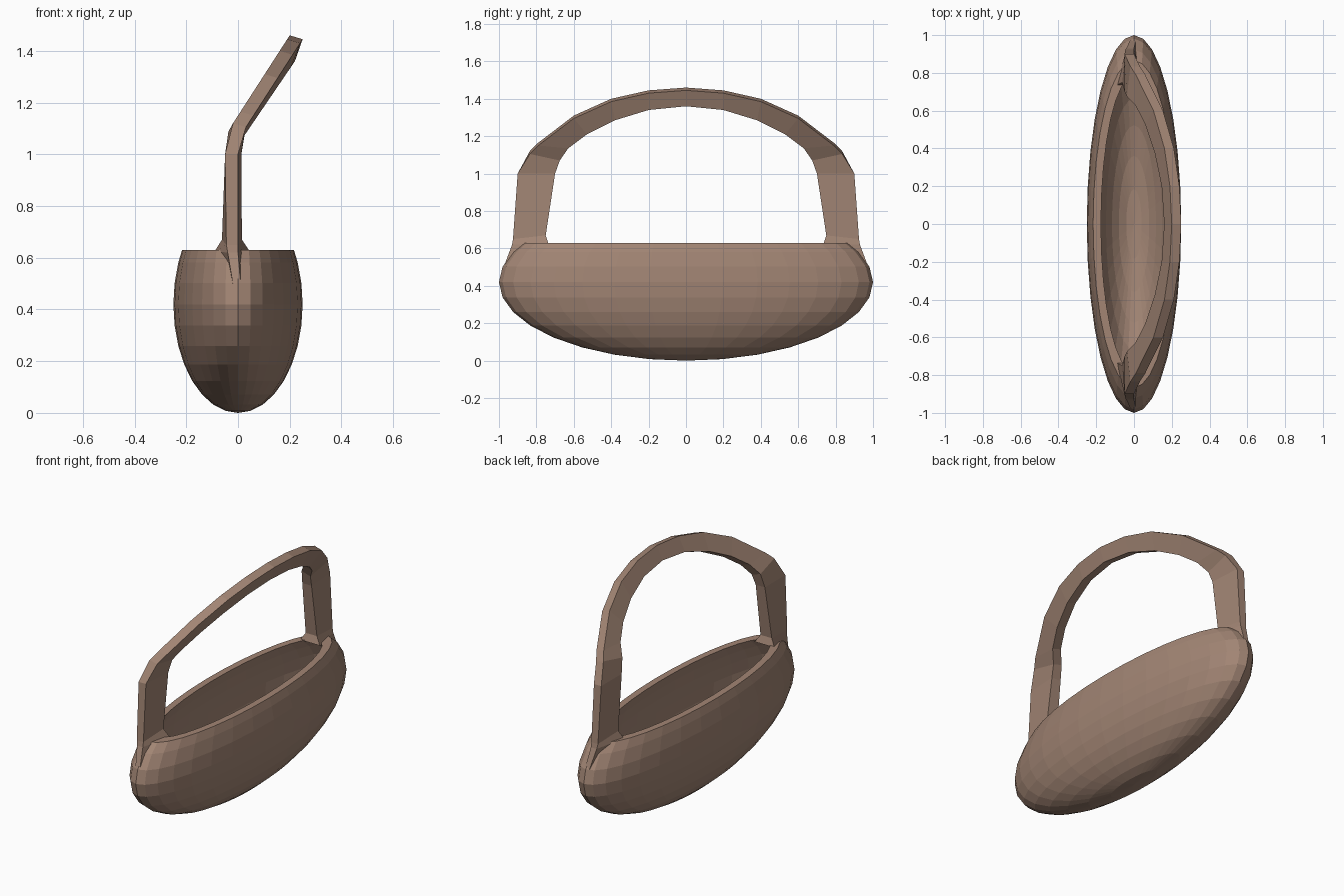
import bpy, bmesh, math

if "Cube" in bpy.data.objects:
    bpy.data.objects.remove(bpy.data.objects["Cube"])

mat = bpy.data.materials.new("warm_brown")
mat.diffuse_color = (0.36, 0.235, 0.175, 1)
mat.use_nodes = True
mat.node_tree.nodes["Principled BSDF"].inputs["Base Color"].default_value = mat.diffuse_color


def finish(bm, name):
    bmesh.ops.recalc_face_normals(bm, faces=bm.faces)
    me = bpy.data.meshes.new(name)
    bm.to_mesh(me)
    bm.free()
    me.materials.append(mat)
    ob = bpy.data.objects.new(name, me)
    bpy.context.collection.objects.link(ob)
    return ob


# Bowl: outer and inner truncated ellipsoids joined by a flat rim
SEG, CZ, RIM = 32, 0.42, 0.63


def ellipsoid_rings(bm, rx, ry, rz):
    heights = [-rz * math.cos(math.radians(11.25 * k)) for k in range(1, 11)] + [RIM - CZ]
    rings = []
    for h in heights:
        s = math.sqrt(1 - (h / rz) ** 2)
        rings.append([bm.verts.new((rx * s * math.cos(2 * math.pi * i / SEG),
                                    ry * s * math.sin(2 * math.pi * i / SEG), CZ + h))
                      for i in range(SEG)])
    pole = bm.verts.new((0, 0, CZ - rz))
    for i in range(SEG):
        bm.faces.new((pole, rings[0][i], rings[0][(i + 1) % SEG]))
    for a, b in zip(rings, rings[1:]):
        bridge(bm, a, b)
    return rings[-1]


def bridge(bm, a, b):
    n = len(a)
    for i in range(n):
        j = (i + 1) % n
        bm.faces.new((a[i], a[j], b[j], b[i]))


bm = bmesh.new()
outer = ellipsoid_rings(bm, 0.25, 1.0, 0.42)
inner = ellipsoid_rings(bm, 0.21, 0.94, 0.38)
bridge(bm, outer, inner)
finish(bm, "bowl")


# Handle: four-cornered sections (outer left, outer right, inner right, inner left)
def leg(y_out, z_out, xl, xr, y_in, z_in, il, ir):
    return [(xl, y_out, z_out), (xr, y_out, z_out), (ir, y_in, z_in), (il, y_in, z_in)]


def arch(y_out, z_out, y_in, z_in):
    xo = 0.645 * (z_out - 1.15)
    xi = 0.05 + 0.68 * (z_in - 1.11)
    return [(xo, y_out, z_out), (xo + 0.05, y_out, z_out - 0.015),
            (xi, y_in, z_in), (xi - 0.06, y_in, z_in + 0.018)]


legs = [leg(0.975, 0.50, -0.02, 0.01, 0.90, 0.54, -0.03, 0.02),
        leg(0.93, 0.62, -0.04, 0.0, 0.735, 0.625, -0.09, 0.045),
        leg(0.925, 0.65, -0.045, 0.0, 0.75, 0.67, -0.062, 0.015),
        leg(0.90, 1.00, -0.05, 0.0, 0.70, 1.00, -0.05, 0.013)]
half = legs + [arch(0.835, 1.12, 0.675, 1.07), arch(0.79, 1.165, 0.63, 1.135),
               arch(0.60, 1.31, 0.53, 1.21), arch(0.40, 1.40, 0.38, 1.285),
               arch(0.20, 1.445, 0.20, 1.34)]
mirrored = [[(x, -y, z) for x, y, z in s] for s in half]
sections = mirrored + [arch(0, 1.46, 0, 1.36)] + half[::-1]

bm = bmesh.new()
loops = [[bm.verts.new(p) for p in s] for s in sections]
for a, b in zip(loops, loops[1:]):
    bridge(bm, a, b)
bm.faces.new(loops[0])
bm.faces.new(loops[-1])
finish(bm, "handle")
